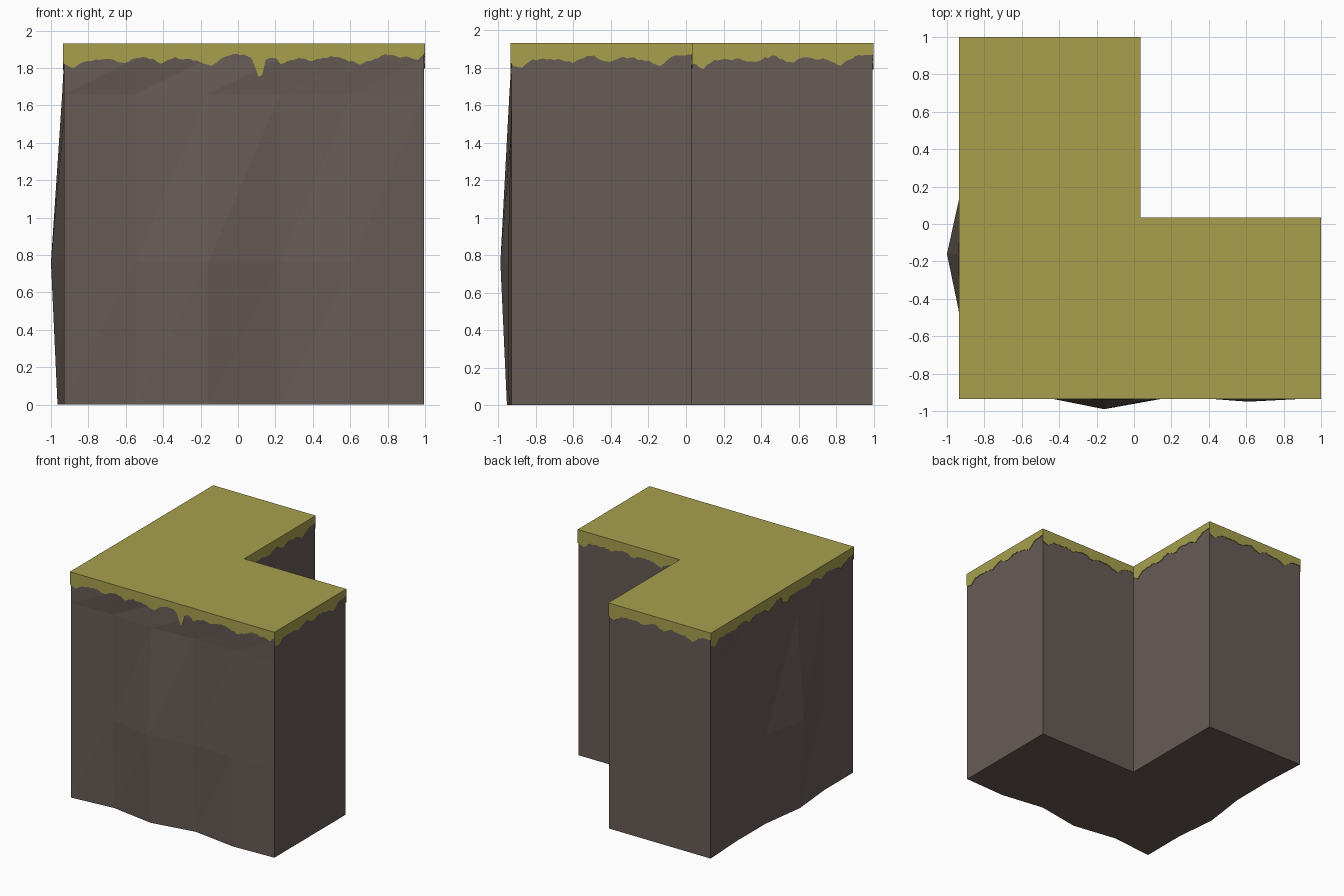
import bpy, bmesh, random
from mathutils import Vector

if "Cube" in bpy.data.objects:
    bpy.data.objects.remove(bpy.data.objects["Cube"])

random.seed(4)
TOP = 1.93


def material(name, rgb):
    m = bpy.data.materials.new(name)
    m.diffuse_color = (*rgb, 1)
    m.use_nodes = True
    m.node_tree.nodes["Principled BSDF"].inputs["Base Color"].default_value = m.diffuse_color
    return m


def finish(bm, name, mat):
    bmesh.ops.remove_doubles(bm, verts=bm.verts, dist=0.0005)
    bmesh.ops.recalc_face_normals(bm, faces=bm.faces)
    mesh = bpy.data.meshes.new(name)
    bm.to_mesh(mesh)
    bm.free()
    mesh.materials.append(mat)
    obj = bpy.data.objects.new(name, mesh)
    bpy.context.collection.objects.link(obj)


def outline(o):
    # L-shaped footprint, counter-clockwise, grown outward by o
    a, b, c = -0.93 - o, 0.995 + o, 0.03 + o
    return [Vector(p) for p in ((a, a, 0), (b, a, 0), (b, c, 0),
                                (c, c, 0), (c, b, 0), (a, b, 0))]


dirt = material("dirt brown", (0.136, 0.105, 0.093))
grass = material("grass green", (0.392, 0.352, 0.076))

# --- rock body: front and left walls are faceted grids, the rest flat ---
ROWS = [0, 0.76, 1.66, 1.85, TOP - 0.004]
BULGE = {
    0: [[-.035, .025, -.04, .015], [-.017, .06, -.009, .02], [-.02, .012, -.015, -.01]],
    5: [[-.02, -.018, .035, .0], [-.02, -.015, .07, -.01], [-.02, -.01, .01, -.01]],
}
bm = bmesh.new()
pts = outline(0)
base, cap = [], []
for w in range(6):
    p, q = pts[w], pts[(w + 1) % 6]
    out = (q - p).normalized().cross(Vector((0, 0, 1)))
    cols = 5 if w in BULGE else 1
    grid = []
    for r, z in enumerate(ROWS):
        row = []
        for c in range(cols + 1):
            d = BULGE[w][r][c - 1] if w in BULGE and r < 3 and 0 < c < cols else 0
            row.append(bm.verts.new(p.lerp(q, c / cols) + out * d + Vector((0, 0, z))))
        grid.append(row)
    for lo, hi in zip(grid, grid[1:]):
        for c in range(cols):
            if cols == 1:
                bm.faces.new((lo[c], lo[c + 1], hi[c + 1], hi[c]))
            else:
                bm.faces.new((lo[c], lo[c + 1], hi[c + 1]))
                bm.faces.new((lo[c], hi[c + 1], hi[c]))
    base += [v.co.copy() for v in grid[0][:-1]]
    cap += [v.co.copy() for v in grid[-1][:-1]]
for loop in (base[::-1], cap):
    bm.faces.new([bm.verts.new(co) for co in loop])
finish(bm, "rock_body", dirt)

# --- grass cover: top sheet with a ragged skirt hanging over every wall ---
TILE = [(0, .11), (.06, .135), (.12, .09), (.25, .085), (.34, .10), (.45, .065),
        (.54, .105), (.62, .075), (.75, .09), (.82, .12), (.87, .085), (.92, .06), (1, .06)]
DRIP = [(0, .06), (.05, .08), (.07, .17), (.10, .17), (.11, .09), (.17, .07),
        (.2, .11), (.28, .08), (.38, .09), (.52, .065), (.63, .11), (.72, .08),
        (.78, .06), (.9, .075), (.95, .09), (1, .055)]


def depth(profile, t):
    for (t0, d0), (t1, d1) in zip(profile, profile[1:]):
        if t <= t1:
            return d0 + (d1 - d0) * (t - t0) / (t1 - t0)
    return profile[-1][1]


bm = bmesh.new()
outer = outline(0.005)
up = Vector((0, 0, TOP))
STEPS = 50
rim = []
for w in range(6):
    p, q = outer[w], outer[(w + 1) % 6]
    inward = Vector((0, 0, 1)).cross((q - p).normalized()) * 0.005
    tiles = [TILE, DRIP] if w == 0 else [TILE, TILE] if w == 5 else [TILE]
    n = STEPS * len(tiles)
    prev = None
    for i in range(n + 1):
        k = min(i // STEPS, len(tiles) - 1)
        d = depth(tiles[k], i / STEPS - k) + random.uniform(-.006, .006)
        a = p.lerp(q, i / n) + up
        b = a - Vector((0, 0, d))
        now = [bm.verts.new(co) for co in (a, b, b + inward)]
        if prev:
            bm.faces.new((prev[1], now[1], now[0], prev[0]))
            bm.faces.new((prev[2], now[2], now[1], prev[1]))
        prev = now
        if i < n:
            rim.append(a)
bm.faces.new([bm.verts.new(co) for co in rim])
finish(bm, "grass_cover", grass)
